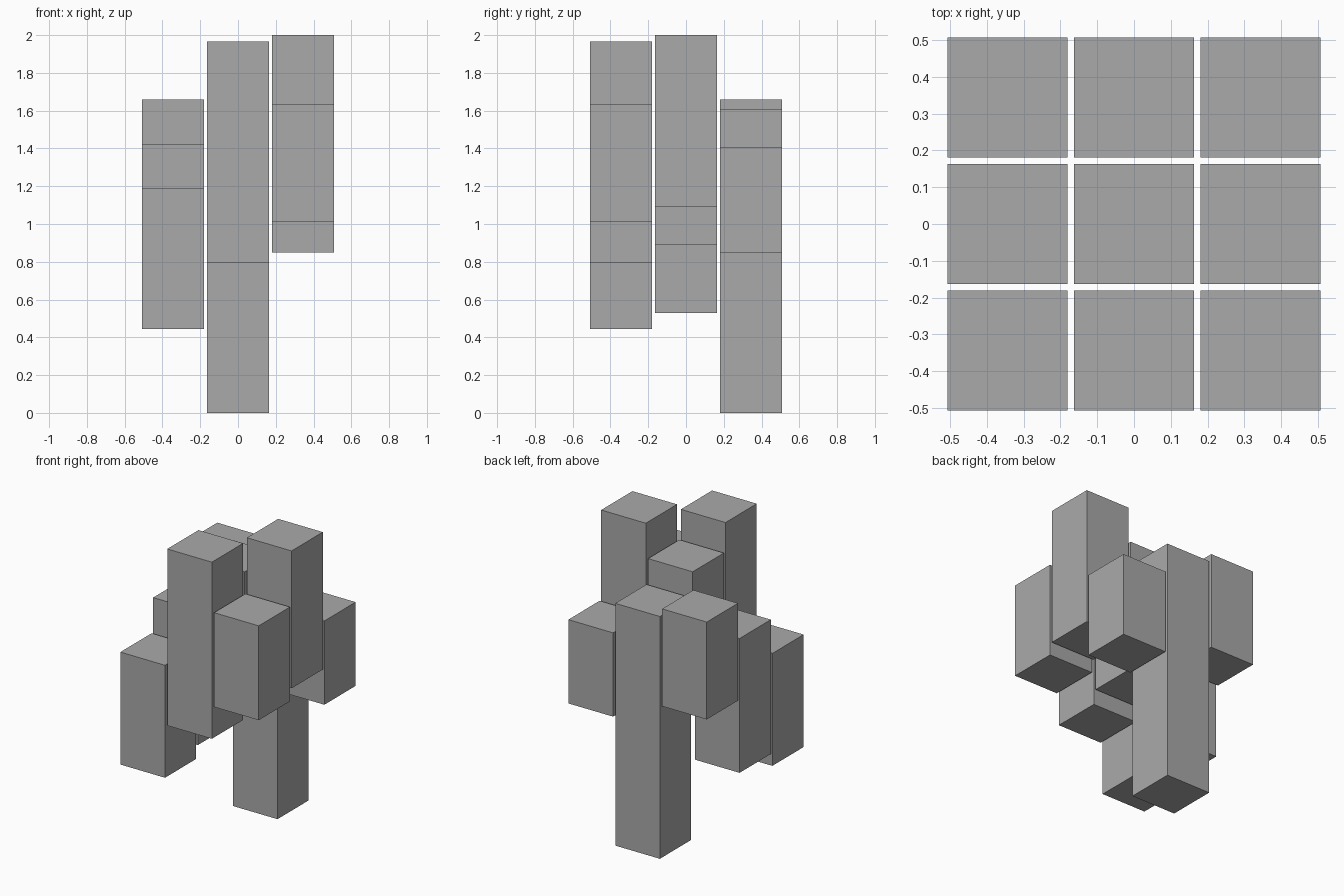
import bpy
import bmesh

if "Cube" in bpy.data.objects:
    bpy.data.objects.remove(bpy.data.objects["Cube"])

PITCH = 0.3435   # spacing between column centres
WIDTH = 0.327    # square column width

grey = bpy.data.materials.new("mid_grey")
grey.diffuse_color = (0.4, 0.4, 0.4, 1.0)
grey.use_nodes = True
grey.node_tree.nodes["Principled BSDF"].inputs["Base Color"].default_value = grey.diffuse_color


def column(name, cx, cy, bottom, top):
    """Square column between two heights."""
    bm = bmesh.new()
    bmesh.ops.create_cube(bm, size=1.0)
    for v in bm.verts:
        v.co.x = cx + v.co.x * WIDTH
        v.co.y = cy + v.co.y * WIDTH
        v.co.z = top if v.co.z > 0 else bottom
    mesh = bpy.data.meshes.new(name)
    bm.to_mesh(mesh)
    bm.free()
    mesh.materials.append(grey)
    bpy.context.collection.objects.link(bpy.data.objects.new(name, mesh))


# (bottom, top) of each column, left to right in each row
rows = {
    "front": [(0.445, 1.19), (0.795, 1.965), (1.01, 1.635)],
    "middle": [(0.53, 1.42), (0.89, 1.77), (1.09, 2.0)],
    "back": [(1.015, 1.66), (0.0, 1.605), (0.85, 1.405)],
}

# Three by three grid of staggered columns
for j, (row, spans) in enumerate(rows.items()):
    for i, (side, (bottom, top)) in enumerate(zip(("left", "centre", "right"), spans)):
        column(f"{row}_{side}_column", (i - 1) * PITCH, (j - 1) * PITCH, bottom, top)
